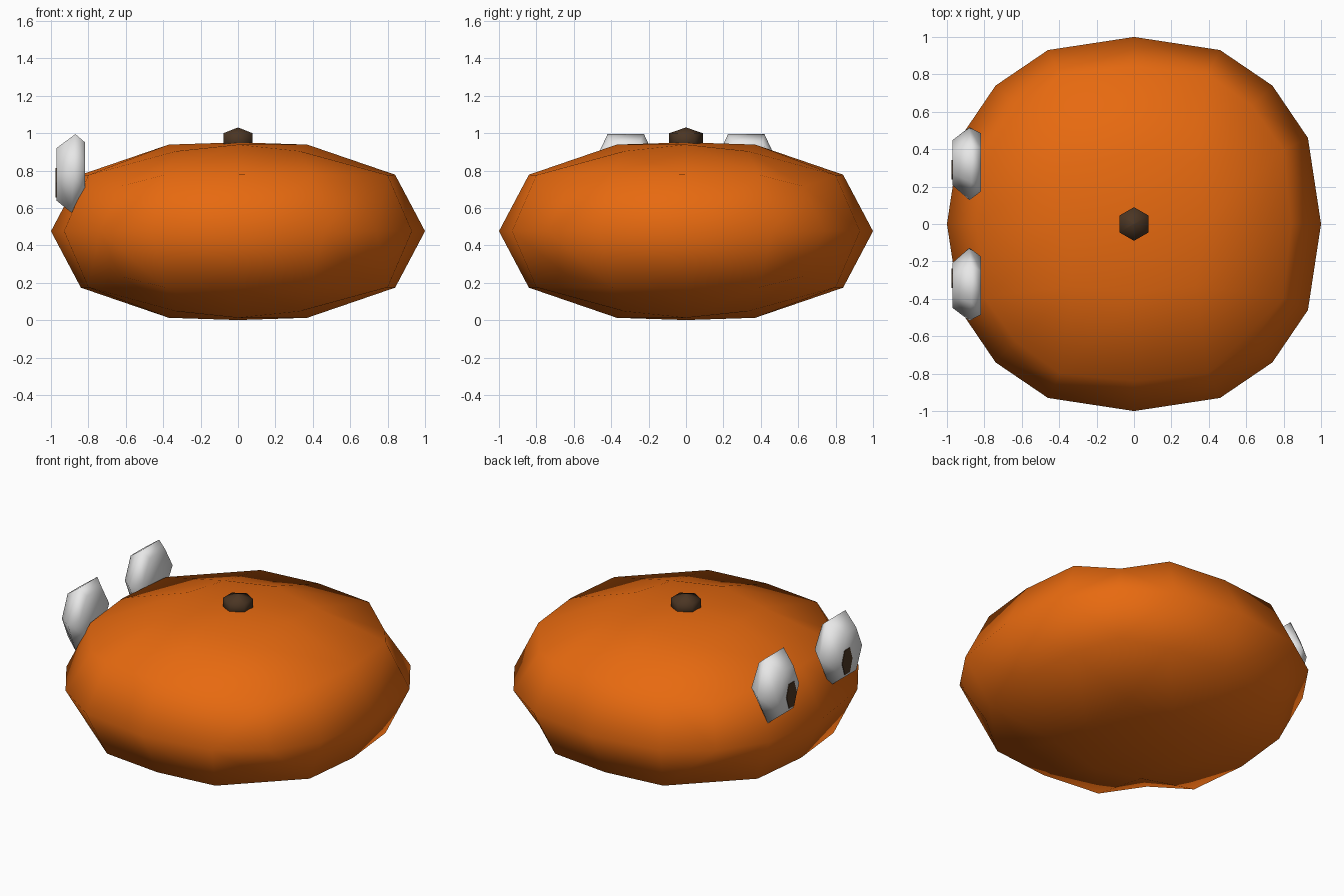
import bpy, bmesh, math
from mathutils import Vector

cube = bpy.data.objects.get("Cube")
if cube:
    bpy.data.objects.remove(cube, do_unlink=True)


def material(name, rgb):
    m = bpy.data.materials.new(name)
    m.use_nodes = True
    m.diffuse_color = (*rgb, 1)
    m.node_tree.nodes["Principled BSDF"].inputs["Base Color"].default_value = (*rgb, 1)
    return m


orange = material("orange", (0.8, 0.143, 0.005))
white = material("white", (0.8, 0.8, 0.8))
brown = material("dark brown", (0.07, 0.036, 0.017))


def finish(name, bm, mat, smooth=True):
    bmesh.ops.remove_doubles(bm, verts=bm.verts, dist=0.0005)
    bmesh.ops.recalc_face_normals(bm, faces=bm.faces)
    mesh = bpy.data.meshes.new(name)
    bm.to_mesh(mesh)
    bm.free()
    mesh.materials.append(mat)
    for p in mesh.polygons:
        p.use_smooth = smooth
    ob = bpy.data.objects.new(name, mesh)
    bpy.context.collection.objects.link(ob)
    return ob


def loft(rings):
    """Closed solid through rings of equal length."""
    bm = bmesh.new()
    loops = [[bm.verts.new(p) for p in ring] for ring in rings]
    for a, b in zip(loops, loops[1:]):
        for i in range(len(a)):
            j = (i + 1) % len(a)
            bm.faces.new((a[i], a[j], b[j], b[i]))
    bm.faces.new(loops[0])
    bm.faces.new(loops[-1])
    return bm


# Body: rounded box, four cells square and two cells high
MID = 0.476
TOP = {(0, 0): (0, 0, 0.475), (1, 0): (0.37, 0, 0.463), (1, 1): (0.33, 0.33, 0.428),
       (2, 0): (0.84, 0, 0.302), (2, 1): (0.8, 0.395, 0.3), (2, 2): (0.63, 0.63, 0.24)}
EQUATOR = {(2, 0): (1, 0, 0), (2, 1): (0.93, 0.46, 0), (2, 2): (0.74, 0.74, 0)}


def body_point(i, j, level):
    table = EQUATOR if level == 0 else TOP
    a, b = abs(i), abs(j)
    x, y, z = table[(max(a, b), min(a, b))]
    if b > a:
        x, y = y, x
    return Vector((math.copysign(x, i), math.copysign(y, j), MID + z * level))


bm = bmesh.new()


def quad(*keys):
    bm.faces.new([bm.verts.new(body_point(*k)) for k in keys])


for s in (1, -1):
    for i in range(-2, 2):
        for j in range(-2, 2):
            quad((i, j, s), (i + 1, j, s), (i + 1, j + 1, s), (i, j + 1, s))
        for e in (2, -2):
            quad((i, e, 0), (i + 1, e, 0), (i + 1, e, s), (i, e, s))
            quad((e, i, 0), (e, i + 1, 0), (e, i + 1, s), (e, i, s))
finish("body", bm, orange)


# Stem: six-sided stub with a low pointed top
def stem_ring(r, z):
    return [(r * math.sin(k * math.pi / 3), r * math.cos(k * math.pi / 3), z) for k in range(6)]


finish("stem", loft([stem_ring(0.05, 0.9), stem_ring(0.09, 0.93),
                     stem_ring(0.09, 1.0), stem_ring(0.002, 1.03)]), brown)


# Eyes and pupils: flat-topped hexagons stacked along x
def eye_ring(x, y, z, ry, rz):
    return [(x, y + ry * math.cos(k * math.pi / 3),
             z + rz * math.sin(k * math.pi / 3) / math.sin(math.pi / 3)) for k in range(6)]


for side, s in (("left", 1), ("right", -1)):
    rings = [eye_ring(-0.971, s * 0.328, 0.78, 0.12, 0.14),
             eye_ring(-0.88, s * 0.322, 0.785, 0.195, 0.21),
             eye_ring(-0.817, s * 0.33, 0.815, 0.155, 0.135)]
    # lean the middle ring slightly towards the body at the top
    rings[1] = [(x + 0.05 * (z - 0.785), y, z) for x, y, z in rings[1]]
    finish(side + "_eye", loft(rings), white)
    pupil = [eye_ring(x, s * 0.29, 0.735, 0.053, 0.08) for x in (-0.968, -0.975)]
    finish(side + "_pupil", loft(pupil), brown, smooth=False)
